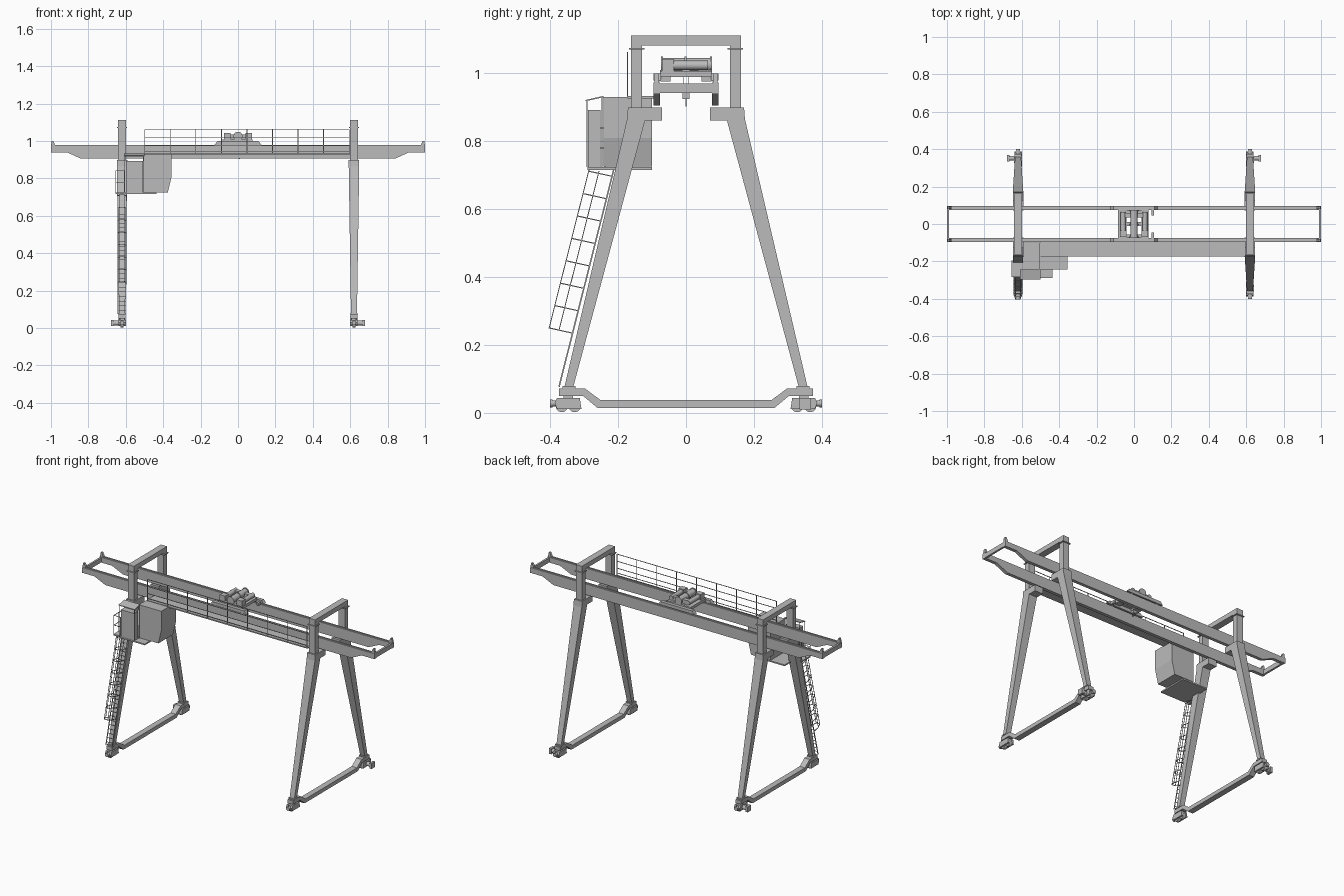
import bpy, bmesh, math
from mathutils import Vector

if "Cube" in bpy.data.objects:
    bpy.data.objects.remove(bpy.data.objects["Cube"])

steel = bpy.data.materials.new("steel_grey")
steel.diffuse_color = (0.5, 0.5, 0.5, 1)
steel.use_nodes = True
steel.node_tree.nodes["Principled BSDF"].inputs["Base Color"].default_value = steel.diffuse_color


def box(bm, x0, x1, y0, y1, z0, z1):
    loft(bm, [(x, y, z0) for x, y in ((x0, y0), (x1, y0), (x1, y1), (x0, y1))],
         [(x, y, z1) for x, y in ((x0, y0), (x1, y0), (x1, y1), (x0, y1))])


def loft(bm, a, b):
    """Closed solid between two matching loops."""
    va, vb = [bm.verts.new(p) for p in a], [bm.verts.new(p) for p in b]
    n = len(a)
    bm.faces.new(va[::-1])
    bm.faces.new(vb)
    for i in range(n):
        j = (i + 1) % n
        bm.faces.new((va[i], va[j], vb[j], vb[i]))


def rod(bm, a, b, r=0.002, n=4):
    """Straight bar or cylinder from a to b."""
    a, b = Vector(a), Vector(b)
    q = (b - a).to_track_quat('Z', 'Y')
    ring = [q @ Vector((r * math.cos(t), r * math.sin(t), 0))
            for t in [2 * math.pi * (i + 0.5) / n for i in range(n)]]
    loft(bm, [a + p for p in ring], [b + p for p in ring])


def path(bm, pts, r=0.002):
    for a, b in zip(pts, pts[1:]):
        rod(bm, a, b, r)


def finish(name, bm, smooth=False):
    bmesh.ops.recalc_face_normals(bm, faces=bm.faces)
    me = bpy.data.meshes.new(name)
    bm.to_mesh(me)
    bm.free()
    me.materials.append(steel)
    ob = bpy.data.objects.new(name, me)
    bpy.context.collection.objects.link(ob)
    if smooth:
        bpy.context.view_layer.objects.active = ob
        ob.select_set(True)
        bpy.ops.object.shade_smooth_by_angle(angle=math.radians(35))
        ob.select_set(False)


# Two portals: top beam, posts, brackets, splayed legs, sill beam, bogies
for side, s in (("left", -1), ("right", 1)):
    X = 0.62 * s
    bm = bmesh.new()
    box(bm, X - .021, X + .021, -.162, .162, 1.083, 1.112)
    for m in (-1, 1):
        ys = sorted((.129 * m, .162 * m))
        box(bm, X - .021, X + .021, *ys, .9, 1.083)
        ys = sorted((.122 * m, .168 * m))
        box(bm, X - .027, X + .027, *ys, 1.07, 1.075)
    finish(side + "_upper_frame", bm)

    bm = bmesh.new()
    for m in (-1, 1):
        prof = [(.071, .9), (.171, .9), (.174, .862), (.071, .862)]
        loft(bm, [(X - .028, y * m, z) for y, z in prof], [(X + .028, y * m, z) for y, z in prof])
    finish(side + "_girder_brackets", bm)

    bm = bmesh.new()
    for m in (-1, 1):
        loft(bm, [(X + x, y * m, .077) for x, y in ((-.016, .332), (.016, .332), (.016, .358), (-.016, .358))],
             [(X + x, y * m, .864) for x, y in ((-.028, .12), (.028, .12), (.028, .174), (-.028, .174))])
        ys = sorted((.326 * m, .364 * m))
        box(bm, X - .021, X + .021, *ys, .072, .079)
    finish(side + "_legs", bm)

    half = [(.252, .038), (.298, .072), (.374, .072), (.374, .05), (.303, .05), (.26, .014)]
    prof = half + [(-y, z) for y, z in half[::-1]]
    bm = bmesh.new()
    loft(bm, [(X - .018, y, z) for y, z in prof], [(X + .018, y, z) for y, z in prof])
    finish(side + "_sill_beam", bm)

    bm = bmesh.new()
    for m in (-1, 1):
        prof = [(.308, .012), (.313, .044), (.38, .044), (.387, .03), (.38, .012)]
        for a, b in ((-.02, -.01), (.01, .02)):
            loft(bm, [(X + a, y * m, z) for y, z in prof], [(X + b, y * m, z) for y, z in prof])
        ys = sorted((.315 * m, .378 * m))
        box(bm, X - .012, X + .012, *ys, .028, .044)
        box(bm, X - .012, X + .012, m * .347 - .014, m * .347 + .014, .04, .054)
        for w in (.328, .366):
            rod(bm, (X - .009, w * m, .02), (X + .009, w * m, .02), .018, 16)
        rod(bm, (X, .37 * m, .028), (X, .393 * m, .028), .009, 12)
        rod(bm, (X, .393 * m, .028), (X, .4 * m, .028), .012, 12)
    # travel motors on the rear bogies
    rod(bm, (X, .352, .027), (X + .05 * s, .352, .027), .013, 14)
    box(bm, *sorted((X + .045 * s, X + .06 * s)), .335, .369, .01, .044)
    finish(side + "_bogies", bm, True)

# Main girders with tapered ends, rails and end stops
half = [(1, .973), (1, .94), (.915, .94), (.84, .906)]
prof = half + [(-x, z) for x, z in half[::-1]]
for name, m in (("front", -1), ("rear", 1)):
    bm = bmesh.new()
    loft(bm, [(x, .076 * m, z) for x, z in prof], [(x, .096 * m, z) for x, z in prof])
    ys = sorted((.083 * m, .089 * m))
    box(bm, -.985, .985, *ys, .973, .978)
    for s in (-1, 1):
        stop = [(1, .973), (.975, .973), (.988, 1.0), (.996, 1.0)]
        loft(bm, [(x * s, .079 * m, z) for x, z in stop], [(x * s, .093 * m, z) for x, z in stop])
    finish(name + "_girder", bm)
bm = bmesh.new()
for s in (-1, 1):
    box(bm, *sorted((.988 * s, 1.0 * s)), -.078, .078, .942, .97)
finish("girder_end_ties", bm)

# Walkway and guard rail along the front girder
bm = bmesh.new()
box(bm, -.5, .597, -.173, -.094, .926, .933)
finish("walkway", bm)
bm = bmesh.new()
for i in range(9):
    x = -.498 + i * .1365
    rod(bm, (x, -.172, .93), (x, -.172, 1.062), .0025)
for z in (.945, .975, 1.018, 1.062):
    rod(bm, (-.498, -.172, z), (.594, -.172, z), .0022)
finish("walkway_railing", bm)

# Operator cab with sloped lower front
bm = bmesh.new()
prof = [(-.508, .726), (-.375, .726), (-.355, .81), (-.355, .93), (-.508, .93)]
loft(bm, [(x, -.243, z) for x, z in prof], [(x, -.1, z) for x, z in prof])
finish("operator_cab", bm)

# Access platform, cabinet and roof
bm = bmesh.new()
box(bm, -.605, -.435, -.29, -.1, .716, .724)
box(bm, -.655, -.605, -.283, -.195, .716, .724)
finish("access_platform", bm)
bm = bmesh.new()
box(bm, -.6, -.508, -.288, -.252, .722, .892)
finish("control_cabinet", bm)
bm = bmesh.new()
loft(bm, [(x, y, z) for x, y, z in ((-.61, -.296, .918), (-.5, -.296, .918), (-.5, -.243, .93), (-.61, -.243, .93))],
     [(x, y, z) for x, y, z in ((-.61, -.296, .922), (-.5, -.296, .922), (-.5, -.243, .934), (-.61, -.243, .934))])
for x in (-.605, -.505):
    rod(bm, (x, -.291, .724), (x, -.291, .92), .002)
    rod(bm, (x, -.247, .724), (x, -.247, .931), .002)
finish("cabinet_roof", bm)
bm = bmesh.new()
for z in (.78, .84):
    path(bm, [(-.605, -.281, z), (-.653, -.281, z), (-.653, -.197, z), (-.605, -.197, z)])
for x, y in ((-.653, -.281), (-.653, -.239), (-.653, -.197), (-.607, -.281)):
    rod(bm, (x, y, .72), (x, y, .84))
finish("platform_railing", bm)


# Inclined ladder with safety cage
def ladder_y(z):
    return -.374 + (z - .077) * (.162 / .643)


bm = bmesh.new()
for x in (-.642, -.6):
    rod(bm, (x, ladder_y(.077), .077), (x, ladder_y(.72), .72), .003)
for i in range(26):
    z = .095 + i * .0245
    rod(bm, (-.642, ladder_y(z), z), (-.6, ladder_y(z), z), .0018)
finish("ladder", bm)
bm = bmesh.new()
section = [(-.644, 0), (-.644, -.04), (-.633, -.069), (-.609, -.069), (-.598, -.04), (-.598, 0)]


def cage(x, d, z):
    return (x, ladder_y(z) + d, z - d * .22)


for i in range(8):
    z = .235 + i * .066
    path(bm, [cage(x, d, z) for x, d in section], .0022)
for x, d in section[1:5]:
    rod(bm, cage(x, d, .235), cage(x, d, .704), .0018)
finish("ladder_cage", bm)

# Trolley running on the girders
bm = bmesh.new()
for m in (-1, 1):
    ys = sorted((.074 * m, .096 * m))
    prof = [(-.125, .98), (-.11, 1.0), (.11, 1.0), (.125, .98)]
    loft(bm, [(x, ys[0], z) for x, z in prof], [(x, ys[1], z) for x, z in prof])
    for x in (-.09, .09):
        rod(bm, (x, .078 * m, .987), (x, .092 * m, .987), .011, 14)
    box(bm, .094, .106, *sorted((.045 * m, .075 * m)), .976, .992)
for x0, x1 in ((-.085, -.04), (.04, .077)):
    box(bm, x0, x1, -.076, .076, .99, 1.008)
box(bm, -.04, .04, -.076, -.055, 1.0, 1.01)
box(bm, -.04, .04, .055, .076, 1.0, 1.01)
box(bm, -.04, .04, -.012, .012, 1.0, 1.01)
finish("trolley_frame", bm)
bm = bmesh.new()
rod(bm, (0, -.072, 1.026), (0, .075, 1.026), .02, 20)
for y in (-.074, -.005, .07):
    rod(bm, (0, y, 1.026), (0, y + .006, 1.026), .024, 20)
for m in (-1, 1):
    box(bm, *sorted((.04 * m, .076 * m)), -.07, -.035, 1.006, 1.042)
    rod(bm, (.058 * m, -.035, 1.024), (.058 * m, .065, 1.024), .014, 14)
    box(bm, *sorted((.015 * m, .05 * m)), .035, .06, 1.006, 1.034)
finish("hoist_machinery", bm, True)

# Hoist ropes and hook block
bm = bmesh.new()
for m in (-1, 1):
    rod(bm, (0, .008 * m, .935), (0, .008 * m, 1.01), .0015)
box(bm, -.012, .012, -.01, .01, .925, .942)
path(bm, [(0, 0, .925), (0, 0, .912), (.009, 0, .905), (.012, 0, .914)], .003)
finish("hook_block", bm)
